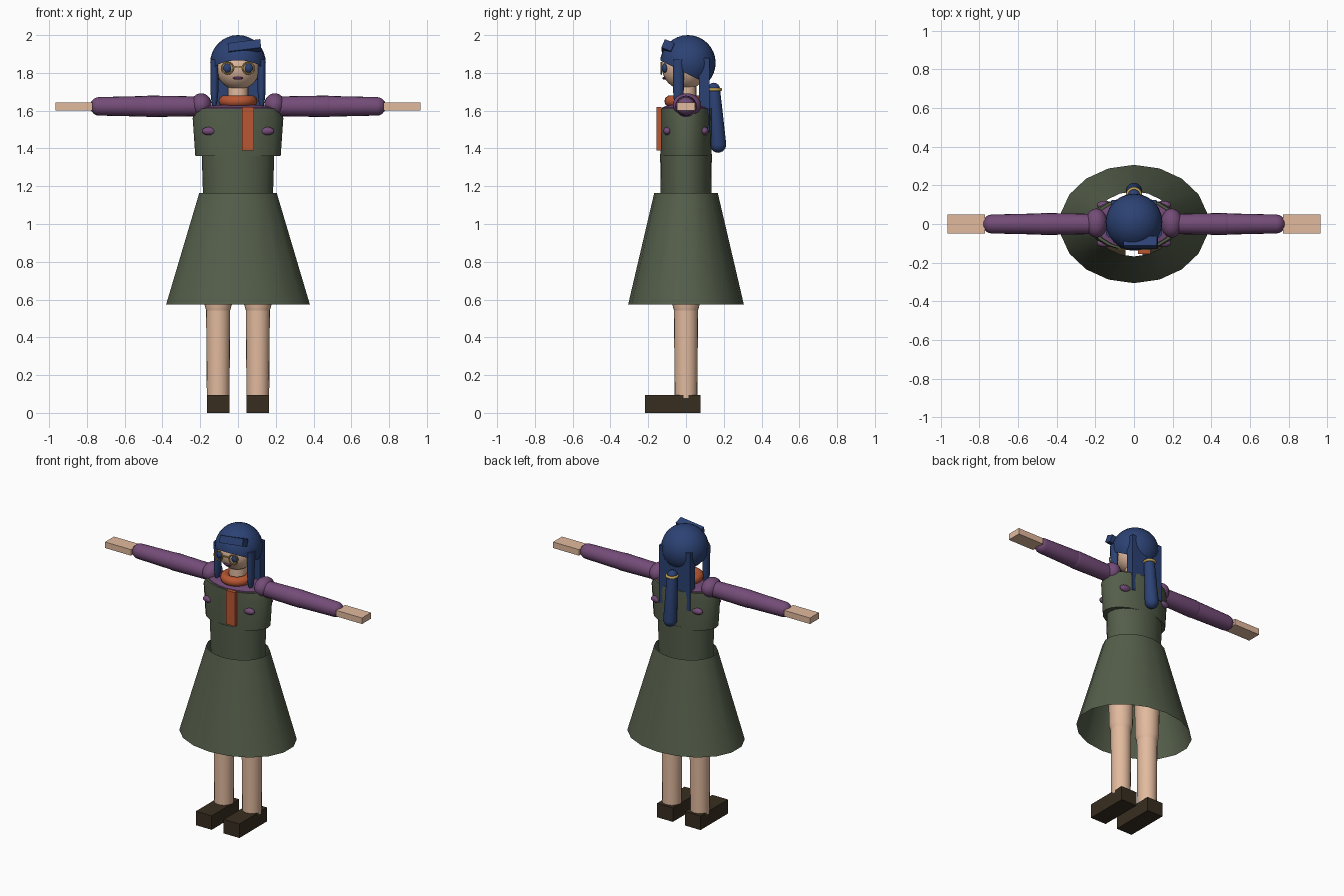
import bpy, bmesh, math
from mathutils import Vector, Matrix

cube = bpy.data.objects.get("Cube")
if cube:
    bpy.data.objects.remove(cube, do_unlink=True)


def material(name, rgb):
    lin = [(c / 255 / 12.92) if c < 11 else ((c / 255 + 0.055) / 1.055) ** 2.4 for c in rgb]
    m = bpy.data.materials.new(name)
    m.use_nodes = True
    m.diffuse_color = (*lin, 1)
    m.node_tree.nodes["Principled BSDF"].inputs["Base Color"].default_value = (*lin, 1)
    return m


SKIN = material("skin", (226, 186, 158))
HAIR = material("hair blue", (44, 66, 116))
GREEN = material("olive green", (84, 94, 74))
PURPLE = material("plum", (116, 76, 120))
ORANGE = material("rust orange", (184, 86, 50))
BROWN = material("shoe brown", (56, 45, 32))
GOLD = material("gold", (190, 160, 80))
DARK = material("dark navy", (40, 44, 62))
LIPS = material("lip purple", (98, 48, 96))


def finish(name, bm, mat, matrix=Matrix()):
    bmesh.ops.recalc_face_normals(bm, faces=bm.faces)
    me = bpy.data.meshes.new(name)
    bm.to_mesh(me)
    bm.free()
    me.transform(matrix)
    me.materials.append(mat)
    ob = bpy.data.objects.new(name, me)
    bpy.context.collection.objects.link(ob)
    bpy.ops.object.select_all(action='DESELECT')
    ob.select_set(True)
    bpy.context.view_layer.objects.active = ob
    bpy.ops.object.shade_smooth_by_angle(angle=math.radians(40))
    return ob


def loft(name, mat, levels, n=20, caps=True, matrix=Matrix()):
    """Stack elliptical rings given as (z, x radius, y radius)."""
    bm = bmesh.new()
    rings = []
    for z, rx, ry in levels:
        angles = [math.pi / 2 + math.tau * i / n for i in range(n)]
        rings.append([bm.verts.new((rx * math.cos(a), ry * math.sin(a), z)) for a in angles])
    for low, high in zip(rings, rings[1:]):
        for i in range(n):
            j = (i + 1) % n
            bm.faces.new((low[i], low[j], high[j], high[i]))
    if caps:
        bm.faces.new(rings[0])
        bm.faces.new(rings[-1])
    return finish(name, bm, mat, matrix)


def capsule(name, mat, a, b, ra, rb):
    a, b = Vector(a), Vector(b)
    length = (b - a).length
    steps = [math.radians(d) for d in (85, 60, 35, 15, 0)]
    levels = [(-ra * math.sin(t), ra * math.cos(t), ra * math.cos(t)) for t in steps]
    levels += [(length + rb * math.sin(t), rb * math.cos(t), rb * math.cos(t)) for t in reversed(steps)]
    turn = (b - a).to_track_quat('Z', 'Y').to_matrix().to_4x4()
    return loft(name, mat, levels, matrix=Matrix.Translation(a) @ turn)


def ball(name, mat, loc, radii):
    bm = bmesh.new()
    bmesh.ops.create_uvsphere(bm, u_segments=24, v_segments=16, radius=1)
    return finish(name, bm, mat, Matrix.LocRotScale(Vector(loc), None, Vector(radii)))


def box(name, mat, low, high, turn=None):
    low, high = Vector(low), Vector(high)
    bm = bmesh.new()
    bmesh.ops.create_cube(bm, size=1)
    rot = (turn or Matrix.Identity(3)).to_quaternion()
    return finish(name, bm, mat, Matrix.LocRotScale((low + high) / 2, rot, high - low))


def ring(name, mat, loc, major, minor, turn=0):
    bm = bmesh.new()
    n, k = 24, 10
    grid = [[bm.verts.new(((major + minor * math.cos(v)) * math.cos(u),
                           (major + minor * math.cos(v)) * math.sin(u), minor * math.sin(v)))
             for v in (math.tau * j / k for j in range(k))]
            for u in (math.tau * i / n for i in range(n))]
    for i in range(n):
        for j in range(k):
            a, b = grid[i], grid[(i + 1) % n]
            bm.faces.new((a[j], b[j], b[(j + 1) % k], a[(j + 1) % k]))
    return finish(name, bm, mat, Matrix.Translation(loc) @ Matrix.Rotation(turn, 4, 'X'))


# Clothing on the body
loft("skirt", GREEN, [(0.575, 0.386, 0.306), (1.165, 0.208, 0.168)], n=18, caps=False)
loft("hips", DARK, [(0.9, 0.17, 0.125), (1.05, 0.18, 0.13)])
loft("waist", GREEN, [(1.05, 0.182, 0.132), (1.37, 0.192, 0.137)])
loft("vest", GREEN, [(1.36, 0.226, 0.134), (1.56, 0.24, 0.138), (1.612, 0.222, 0.137)])
loft("shirt_top", PURPLE, [(1.6, 0.21, 0.13), (1.618, 0.2, 0.125), (1.63, 0.13, 0.09)])
for sx in (-1, 1):
    for sy in (-1, 1):
        side = ("front" if sy < 0 else "back") + ("_left" if sx > 0 else "_right")
        ball("shirt_patch_" + side, PURPLE, (sx * 0.152, sy * 0.098, 1.492), (0.04, 0.022, 0.022))

# Scarf and neck
loft("neck", SKIN, [(1.6, 0.055, 0.055), (1.75, 0.055, 0.055)])
ring("scarf_collar", ORANGE, (0, -0.012, 1.65), 0.072, 0.031)
box("scarf_tail", ORANGE, (0.02, -0.155, 1.39), (0.085, -0.13, 1.62))

# Limbs
for s, side in ((-1, "right"), (1, "left")):
    ball(side + "_shoulder", PURPLE, (s * 0.195, 0.005, 1.63), (0.056, 0.075, 0.062))
    capsule(side + "_upper_arm", PURPLE, (s * 0.2, 0, 1.623), (s * 0.47, 0, 1.623), 0.052, 0.057)
    capsule(side + "_forearm", PURPLE, (s * 0.47, 0, 1.623), (s * 0.735, 0, 1.623), 0.055, 0.049)
    hand = sorted((s * 0.77, s * 0.965))
    box(side + "_hand", SKIN, (hand[0], -0.048, 1.602), (hand[1], 0.048, 1.643))
    place = Matrix.Translation((s * 0.105, 0, 0))
    loft(side + "_thigh", SKIN, [(0.54, 0.063, 0.063), (0.575, 0.073, 0.073), (1.0, 0.082, 0.082)], matrix=place)
    loft(side + "_lower_leg", SKIN, [(0.08, 0.06, 0.06), (0.56, 0.064, 0.064)], matrix=place)
    shoe = sorted((s * 0.045, s * 0.163))
    box(side + "_shoe", BROWN, (shoe[0], -0.218, 0), (shoe[1], 0.077, 0.095))

# Head and face
ball("head", SKIN, (0, -0.008, 1.832), (0.118, 0.12, 0.122))
ball("mouth", LIPS, (0, -0.112, 1.772), (0.027, 0.012, 0.008))
for s, side in ((-1, "right"), (1, "left")):
    ball(side + "_eye", DARK if s == 0 else HAIR, (s * 0.056, -0.112, 1.825), (0.023, 0.016, 0.024))
    ring(side + "_lens_frame", GOLD, (s * 0.056, -0.131, 1.825), 0.031, 0.004, math.pi / 2)
box("glasses_bridge", GOLD, (-0.026, -0.135, 1.829), (0.026, -0.128, 1.836))

# Hair cap, trimmed by a plane that slopes down to the nape
bm = bmesh.new()
bmesh.ops.create_uvsphere(bm, u_segments=24, v_segments=16, radius=0.147)
bmesh.ops.translate(bm, verts=bm.verts, vec=(0, 0.01, 1.853))
bmesh.ops.bisect_plane(bm, geom=bm.verts[:] + bm.edges[:] + bm.faces[:], clear_inner=True,
                       plane_co=(0, -0.135, 1.866), plane_no=Vector((0, 0.5, 1)).normalized())
finish("hair_cap", bm, HAIR)

# Fringe, side locks, back panel and ponytail
tilt = Matrix.Rotation(math.radians(-7), 3, 'Y') @ Matrix.Rotation(math.radians(-22), 3, 'X')
box("fringe", HAIR, (-0.052, -0.123, 1.912), (0.122, -0.068, 1.96), tilt)
for s, side in ((-1, "right"), (1, "left")):
    loft(side + "_side_lock", HAIR,
         [(1.61, 0.006, 0.012), (1.65, 0.016, 0.024), (1.7, 0.021, 0.028), (1.87, 0.021, 0.03)],
         matrix=Matrix.Translation((s * 0.125, -0.04, 0)))
box("back_hair_panel", HAIR, (-0.116, 0.07, 1.49), (0.116, 0.125, 1.88))
capsule("ponytail", HAIR, (0, 0.147, 1.715), (0, 0.17, 1.42), 0.033, 0.043)
ring("ponytail_band", GOLD, (0, 0.15, 1.712), 0.033, 0.009)
